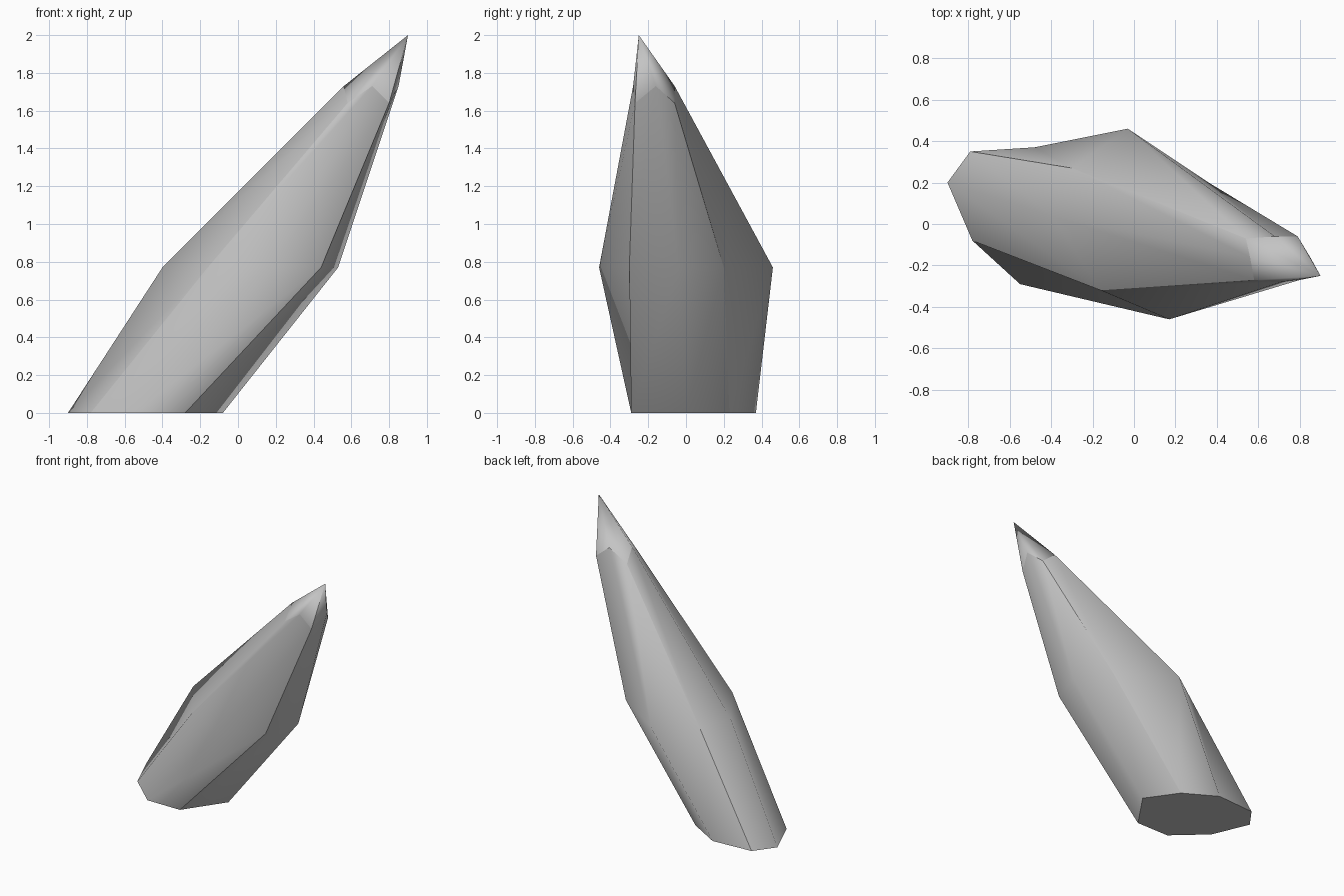
import bpy
import bmesh

# Remove only the default cube
default_cube = bpy.data.objects.get("Cube")
if default_cube:
    bpy.data.objects.remove(default_cube, do_unlink=True)


def make_material(name, grey):
    """Plain flat grey material."""
    material = bpy.data.materials.new(name)
    material.use_nodes = True
    colour = (grey, grey, grey, 1)
    material.diffuse_color = colour
    shader = next(n for n in material.node_tree.nodes if n.type == "BSDF_PRINCIPLED")
    shader.inputs["Base Color"].default_value = colour
    return material


# Eight-sided cross-sections, counter-clockwise from the -x corner
base_outline = [(-.9, .2), (-.78, -.08), (-.55, -.29), (-.28, -.29),
                (-.08, 0), (-.24, .23), (-.48, .37), (-.79, .35)]
belly_outline = [(-.4, .04), (-.16, -.32), (.17, -.46), (.44, -.3),
                 (.53, -.04), (.36, .2), (-.03, .46), (-.3, .27)]
shoulder_outline = [(.56, -.16), (.58, -.27), (.71, -.28), (.8, -.27),
                    (.85, -.16), (.79, -.06), (.68, -.06), (.54, -.07)]
tip_position = (.9, -.25, 2)


def add_ring(mesh, outline, high, low):
    """Add one cross-section whose corners alternate between two heights."""
    return [mesh.verts.new((x, y, low if index % 2 else high))
            for index, (x, y) in enumerate(outline)]


def mark_sharp(mesh, first, second):
    """Keep the edge between two vertices crisp."""
    edge = mesh.edges.get((first, second))
    if edge:
        edge.smooth = False


mesh = bmesh.new()
base = add_ring(mesh, base_outline, 0, 0)
belly = add_ring(mesh, belly_outline, .77, .77)
shoulder = add_ring(mesh, shoulder_outline, 1.73, 1.64)
tip = mesh.verts.new(tip_position)
sides = len(base)

# Lower and upper bands of the shaft
for lower, upper in ((base, belly), (belly, shoulder)):
    for index in range(sides):
        following = (index + 1) % sides
        mesh.faces.new((lower[index], lower[following],
                        upper[following], upper[index]))

# Pointed cap and flat underside
for index in range(sides):
    mesh.faces.new((shoulder[index], shoulder[(index + 1) % sides], tip))
mesh.faces.new(list(reversed(base)))

for face in mesh.faces:
    face.smooth = True

# Crisp rims, and every other long edge of the shaft
for index in range(sides):
    following = (index + 1) % sides
    mark_sharp(mesh, base[index], base[following])
    mark_sharp(mesh, shoulder[index], shoulder[following])
    if index % 2:
        mark_sharp(mesh, base[index], belly[index])
        mark_sharp(mesh, belly[index], shoulder[index])
mark_sharp(mesh, shoulder[3], tip)

mesh.normal_update()
crystal_data = bpy.data.meshes.new("crystal_shard")
mesh.to_mesh(crystal_data)
mesh.free()
crystal_data.materials.append(make_material("stone_grey", .55))
crystal = bpy.data.objects.new("crystal_shard", crystal_data)
bpy.context.collection.objects.link(crystal)
